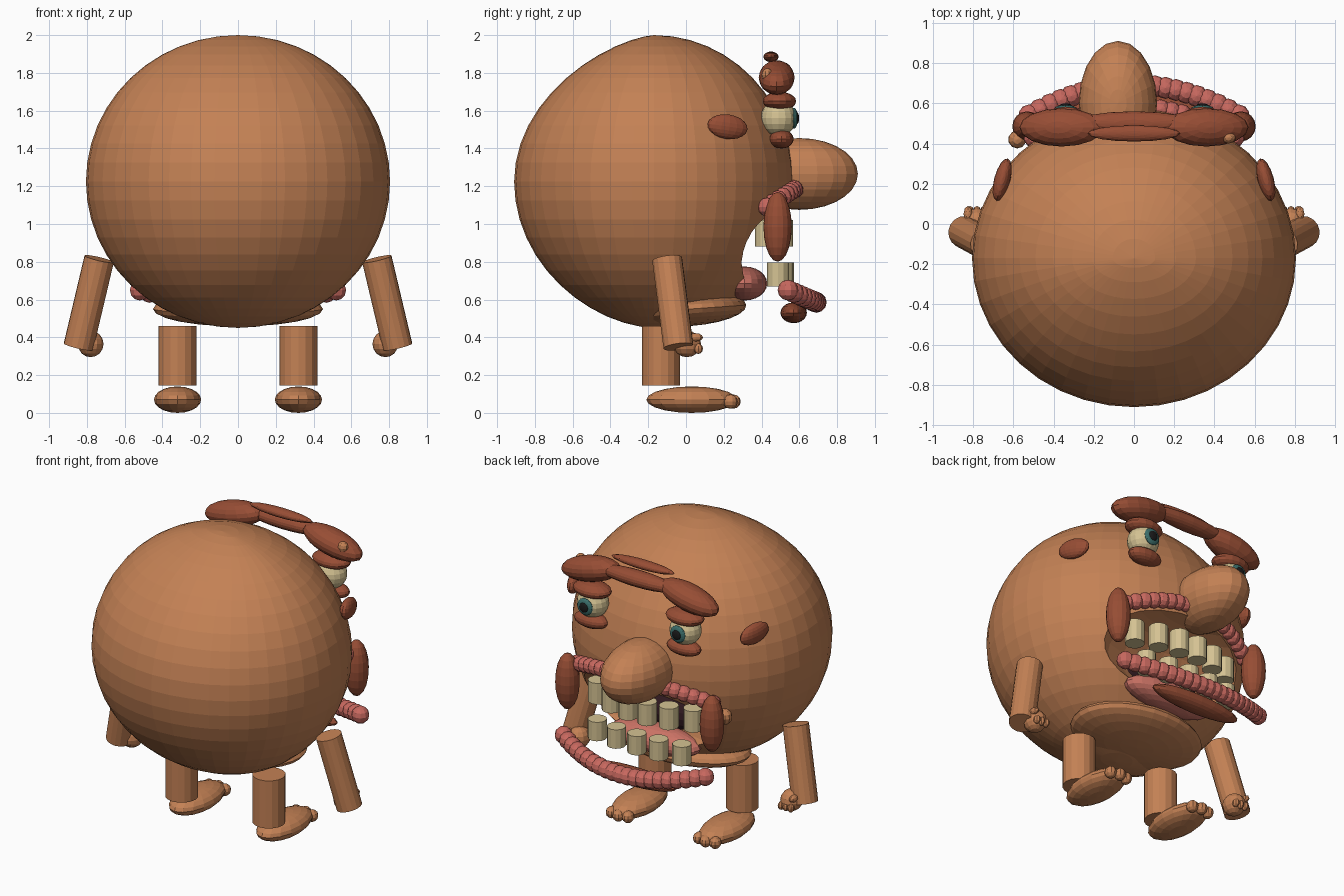
import bpy, bmesh, math
from mathutils import Vector, Matrix

cube = bpy.data.objects.get("Cube")
if cube:
    bpy.data.objects.remove(cube, do_unlink=True)


def material(name, r, g, b):
    m = bpy.data.materials.new(name)
    m.use_nodes = True
    m.diffuse_color = (r, g, b, 1)
    m.node_tree.nodes["Principled BSDF"].inputs["Base Color"].default_value = (r, g, b, 1)
    return m


SKIN = material("orange skin", 0.55, 0.22, 0.09)
BROWN = material("red brown", 0.31, 0.075, 0.035)
LIP = material("lip pink", 0.58, 0.14, 0.115)
TONGUE = material("tongue pink", 0.60, 0.17, 0.13)
CREAM = material("cream", 0.66, 0.54, 0.29)
TEAL = material("teal", 0.045, 0.16, 0.15)
BLACK = material("black", 0.01, 0.01, 0.01)
MOUTH = material("dark mouth", 0.03, 0.01, 0.014)


def finish(bm, name, mat):
    mesh = bpy.data.meshes.new(name)
    bm.to_mesh(mesh)
    bm.free()
    mesh.materials.append(mat)
    ob = bpy.data.objects.new(name, mesh)
    bpy.context.collection.objects.link(ob)
    return ob


def ball(name, mat, loc, radii, seg=16, rings=10, rot=(0, 0, 0)):
    """Ellipsoid, rot in degrees."""
    bm = bmesh.new()
    bmesh.ops.create_uvsphere(bm, u_segments=seg, v_segments=rings, radius=1)
    ob = finish(bm, name, mat)
    spin = Matrix.Identity(4)
    for angle, axis in zip(rot, "XYZ"):
        spin = Matrix.Rotation(math.radians(angle), 4, axis) @ spin
    ob.data.transform(spin @ Matrix.Diagonal((*radii, 1)))
    ob.location = loc
    return ob


def rod(name, mat, a, b, r, seg=16):
    """Cylinder from point a to point b."""
    a, b = Vector(a), Vector(b)
    bm = bmesh.new()
    bmesh.ops.create_cone(bm, cap_ends=True, segments=seg, radius1=r, radius2=r,
                          depth=(b - a).length)
    ob = finish(bm, name, mat)
    ob.data.transform((b - a).to_track_quat("Z", "Y").to_matrix().to_4x4())
    ob.location = (a + b) / 2
    return ob


def beads(name, mat, count, half, mid, end, r):
    """Row of overlapping beads along an arc, from mid (y, z) to end (y, z)."""
    bm = bmesh.new()
    for i in range(count):
        t = 2 * i / (count - 1) - 1
        y, z = (m + (e - m) * t * t for m, e in zip(mid, end))
        bmesh.ops.create_uvsphere(bm, u_segments=10, v_segments=6, radius=r,
                                  matrix=Matrix.Translation((half * t, y, z)))
    return finish(bm, name, mat)


# Body: round, with the back drawn to a soft point
body = ball("body", SKIN, (0, -0.17, 1.225), (0.805, 0.74, 0.775), 40, 24)
for v in body.data.vertices:
    if v.co.y < 0:
        c = math.sqrt(max(0, 1 - (v.co.z / 0.775) ** 2))
        v.co.y *= c ** (0.35 if v.co.z > 0 else 0.15)

# Mouth opening
cutter = ball("mouth_cutter", SKIN, (0, 0.62, 0.85), (0.8, 0.4, 0.28), 32, 16)
cutter.hide_render = True
cut = body.modifiers.new("mouth", "BOOLEAN")
cut.operation, cut.object, cut.solver = "DIFFERENCE", cutter, "EXACT"
bpy.context.view_layer.objects.active = body
bpy.ops.object.modifier_apply(modifier=cut.name)
bpy.data.objects.remove(cutter, do_unlink=True)
ball("mouth_inside", MOUTH, (0, 0.09, 0.83), (0.47, 0.2, 0.16), 24, 12)
ball("jaw", SKIN, (0, 0.02, 0.55), (0.45, 0.3, 0.09), 28, 12, rot=(4, 0, 0))
ball("tongue", TONGUE, (0, 0.31, 0.685), (0.32, 0.12, 0.09), 20, 12)

# Lips and mouth corners
beads("upper_lip", LIP, 20, 0.5, (0.58, 1.19), (0.43, 1.09), 0.05)
beads("lower_lip", LIP, 21, 0.52, (0.69, 0.585), (0.54, 0.65), 0.055)
ball("under_lip", BROWN, (0, 0.57, 0.53), (0.33, 0.07, 0.055), 20)

# Teeth
for i in range(6):
    x = -0.35 + 0.14 * i
    y = 0.51 - 0.7 * x * x
    rod("upper_tooth", CREAM, (x, y, 0.88), (x, y, 1.02), 0.06, 12)
for i in range(5):
    x = -0.31 + 0.155 * i
    y = 0.515 - 0.3 * x * x
    rod("lower_tooth", CREAM, (x, y, 0.67), (x, y, 0.795), 0.058, 12)

# Nose and middle of the brow
ball("nose", SKIN, (-0.08, 0.6, 1.265), (0.195, 0.31, 0.19), 20, 14)
ball("brow_bridge", BROWN, (0, 0.5, 1.81), (0.3, 0.06, 0.05))
ball("brow_top", BROWN, (0, 0.45, 1.885), (0.23, 0.04, 0.028))

# Warts
ball("brow_wart", SKIN, (0.47, 0.43, 1.79), (0.035, 0.03, 0.035), 10, 6)
ball("cheek_wart", SKIN, (-0.58, 0.42, 1.02), (0.045, 0.045, 0.05), 10, 6)

for s, side in ((1, "left_"), (-1, "right_")):
    # Face features
    ball(side + "eye", CREAM, (s * 0.34, 0.49, 1.56), (0.1, 0.095, 0.095))
    ball(side + "iris", TEAL, (s * 0.34, 0.572, 1.56), (0.055, 0.02, 0.055))
    ball(side + "pupil", BLACK, (s * 0.34, 0.587, 1.56), (0.032, 0.012, 0.032))
    ball(side + "upper_lid", BROWN, (s * 0.34, 0.495, 1.65), (0.13, 0.088, 0.05))
    ball(side + "lower_lid", BROWN, (s * 0.34, 0.505, 1.45), (0.12, 0.065, 0.05))
    ball(side + "brow", BROWN, (s * 0.36, 0.48, 1.775), (0.215, 0.095, 0.08),
         rot=(0, s * 13, 0))
    ball(side + "mouth_corner", BROWN, (s * 0.53, 0.485, 0.985), (0.075, 0.075, 0.185))
    ball(side + "ear", BROWN, (s * 0.655, 0.22, 1.515), (0.04, 0.11, 0.065),
         rot=(-8, 0, s * 15))

    # Arm and hand
    rod(side + "arm", SKIN, (s * 0.735, -0.1, 0.815), (s * 0.845, -0.04, 0.35), 0.08)
    ball(side + "hand", SKIN, (s * 0.78, 0.005, 0.365), (0.068, 0.075, 0.07), 12, 8)
    for k in (-1, 0, 1):
        ball(side + "finger", SKIN, (s * (0.78 + 0.035 * k), 0.065, 0.34),
             (0.02, 0.025, 0.028), 8, 6)
    ball(side + "thumb", SKIN, (s * 0.825, 0.05, 0.4), (0.022, 0.04, 0.022), 8, 6)

    # Leg and foot
    rod(side + "leg", SKIN, (s * 0.32, -0.133, 0.145), (s * 0.32, -0.133, 0.46), 0.1)
    ball(side + "foot", SKIN, (s * 0.32, 0.03, 0.07), (0.125, 0.24, 0.07))
    for k in (-1, 0, 1):
        ball(side + "toe", SKIN, (s * (0.32 + 0.06 * k), 0.25 - 0.015 * abs(k), 0.06),
             (0.036, 0.04, 0.038), 10, 6)
